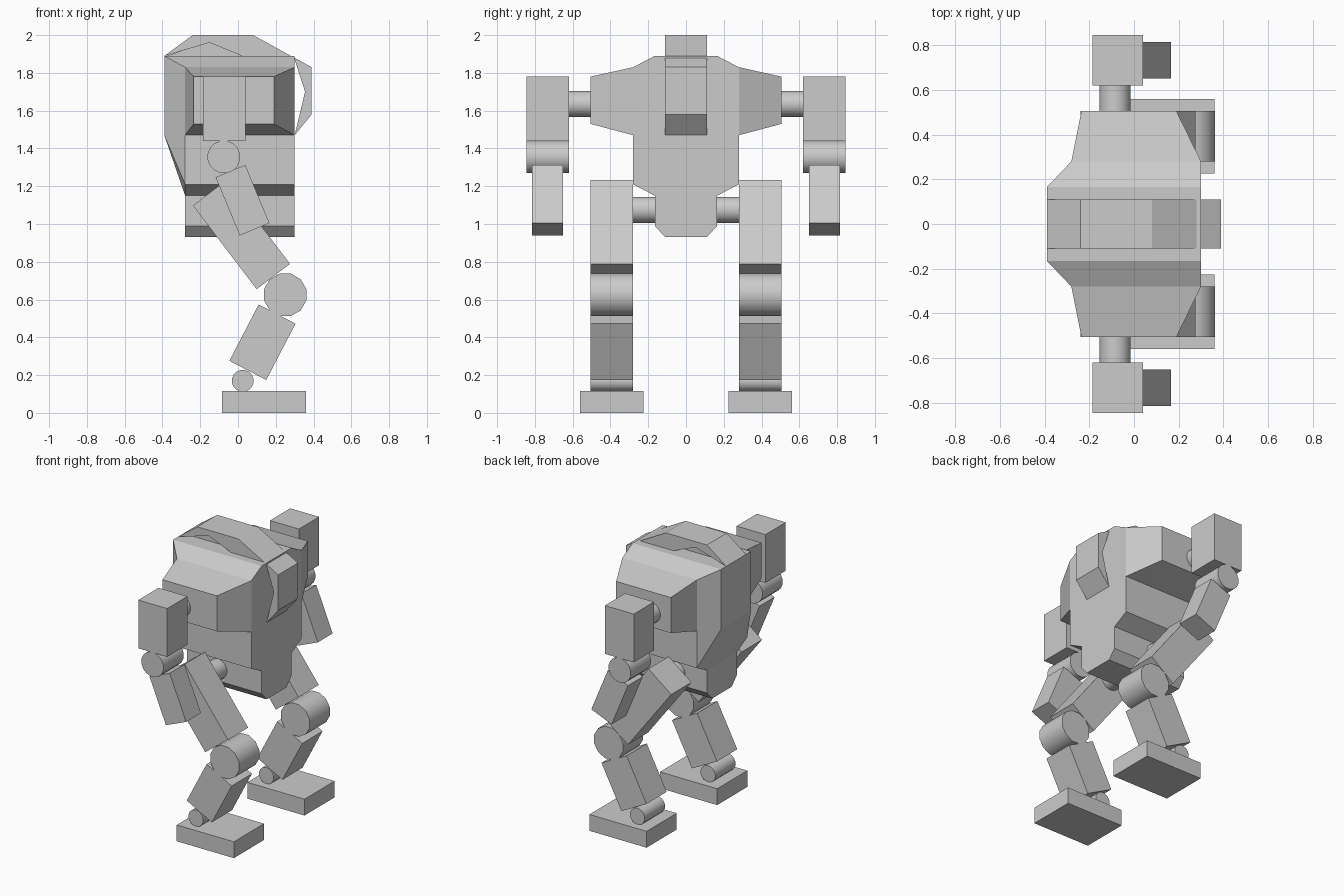
import bpy, bmesh, math
from mathutils import Vector

cube = bpy.data.objects.get("Cube")
if cube:
    bpy.data.objects.remove(cube, do_unlink=True)

grey = bpy.data.materials.new("plain_grey")
grey.use_nodes = True
COLOUR = (0.6, 0.6, 0.6, 1)
grey.diffuse_color = COLOUR
grey.node_tree.nodes["Principled BSDF"].inputs["Base Color"].default_value = COLOUR


def finish(bm, name):
    bmesh.ops.recalc_face_normals(bm, faces=bm.faces)
    mesh = bpy.data.meshes.new(name)
    bm.to_mesh(mesh)
    bm.free()
    mesh.materials.append(grey)
    obj = bpy.data.objects.new(name, mesh)
    bpy.context.collection.objects.link(obj)
    return obj


def hull(name, sections, sides=(-1, 1)):
    """Convex solid through x-z sections placed at distances along y."""
    bm = bmesh.new()
    for side in sides:
        for y, profile in sections:
            for x, z in profile:
                bm.verts.new((x, side * y, z))
    bmesh.ops.convex_hull(bm, input=bm.verts)
    bmesh.ops.dissolve_limit(bm, angle_limit=0.01, verts=bm.verts, edges=bm.edges)
    return finish(bm, name)


def slab(name, profile, y0, y1):
    """Extrude an x-z outline along y."""
    bm = bmesh.new()
    face = bm.faces.new([bm.verts.new((x, y0, z)) for x, z in profile])
    moved = bmesh.ops.extrude_face_region(bm, geom=[face])["geom"]
    bmesh.ops.translate(bm, vec=(0, y1 - y0, 0),
                        verts=[v for v in moved if isinstance(v, bmesh.types.BMVert)])
    return finish(bm, name)


def rect(x0, x1, z0, z1):
    return [(x0, z0), (x1, z0), (x1, z1), (x0, z1)]


def limb(start, end, width):
    """Rectangle outline along a line between two joint points."""
    a, b = Vector(start), Vector(end)
    d = (b - a).normalized()
    n = Vector((-d.y, d.x)) * width / 2
    return [a + n, b + n, b - n, a - n]


def joint(name, x, z, radius, y0, y1, sides=16):
    outline = []
    for i in range(sides):
        t = 2 * math.pi * (i + 0.5) / sides
        outline.append((x + radius * math.cos(t), z + radius * math.sin(t)))
    obj = slab(name, outline, y0, y1)
    bpy.ops.object.select_all(action='DESELECT')
    obj.select_set(True)
    bpy.context.view_layer.objects.active = obj
    bpy.ops.object.shade_smooth_by_angle(angle=math.radians(40))


# Torso and pelvis
back = [(-0.39, 1.89), (-0.39, 1.47), (-0.28, 1.15), (0.3, 1.15), (0.3, 1.89)]
hull("torso", [(0.165, back), (0.28, rect(-0.28, 0.3, 1.21, 1.83))])
hull("pelvis", [(0.165, rect(-0.28, 0.3, 0.99, 1.16)),
                (0.11, [(-0.28, 0.93), (0.3, 0.93)])])

# Arched crest over the top and front, with hollows under its sides
outer = [(-0.39, 1.89), (-0.24, 2.0), (0.08, 2.0), (0.39, 1.83), (0.39, 1.58), (0.3, 1.47)]
front_hollow = [(0.355, 1.7), (0.3, 1.87)]
top_hollow = [(0.02, 1.89), (-0.15, 1.96)]
slab("crest", outer + front_hollow + top_hollow, -0.11, 0.11)
slab("crest_core", [(-0.38, 1.89), (-0.15, 1.965), (0.02, 1.89)], -0.05, 0.05)

# Shoulders, arms and legs on both sides
for label, s in (("right", -1), ("left", 1)):
    hull(label + "_shoulder", [(0.28, rect(-0.28, 0.3, 1.47, 1.83)),
                               (0.505, rect(-0.235, 0.19, 1.53, 1.78))], sides=(s,))
    joint(label + "_shoulder_joint", -0.085, 1.635, 0.07, s * 0.48, s * 0.64)
    slab(label + "_upper_arm", rect(-0.185, 0.04, 1.44, 1.78), s * 0.62, s * 0.845)
    joint(label + "_elbow", -0.075, 1.355, 0.087, s * 0.62, s * 0.845)
    slab(label + "_forearm", limb((-0.04, 1.28), (0.088, 0.972), 0.17), s * 0.65, s * 0.815)
    joint(label + "_hip", -0.04, 1.075, 0.07, s * 0.15, s * 0.3)
    slab(label + "_thigh", limb((-0.15, 1.165), (0.187, 0.722), 0.222), s * 0.28, s * 0.505)
    joint(label + "_knee", 0.25, 0.625, 0.116, s * 0.28, s * 0.505, 12)
    slab(label + "_shin", limb((0.207, 0.523), (0.052, 0.225), 0.22), s * 0.28, s * 0.505)
    joint(label + "_ankle", 0.025, 0.17, 0.058, s * 0.28, s * 0.505)
    slab(label + "_foot", rect(-0.085, 0.36, 0, 0.115), s * 0.225, s * 0.56)
